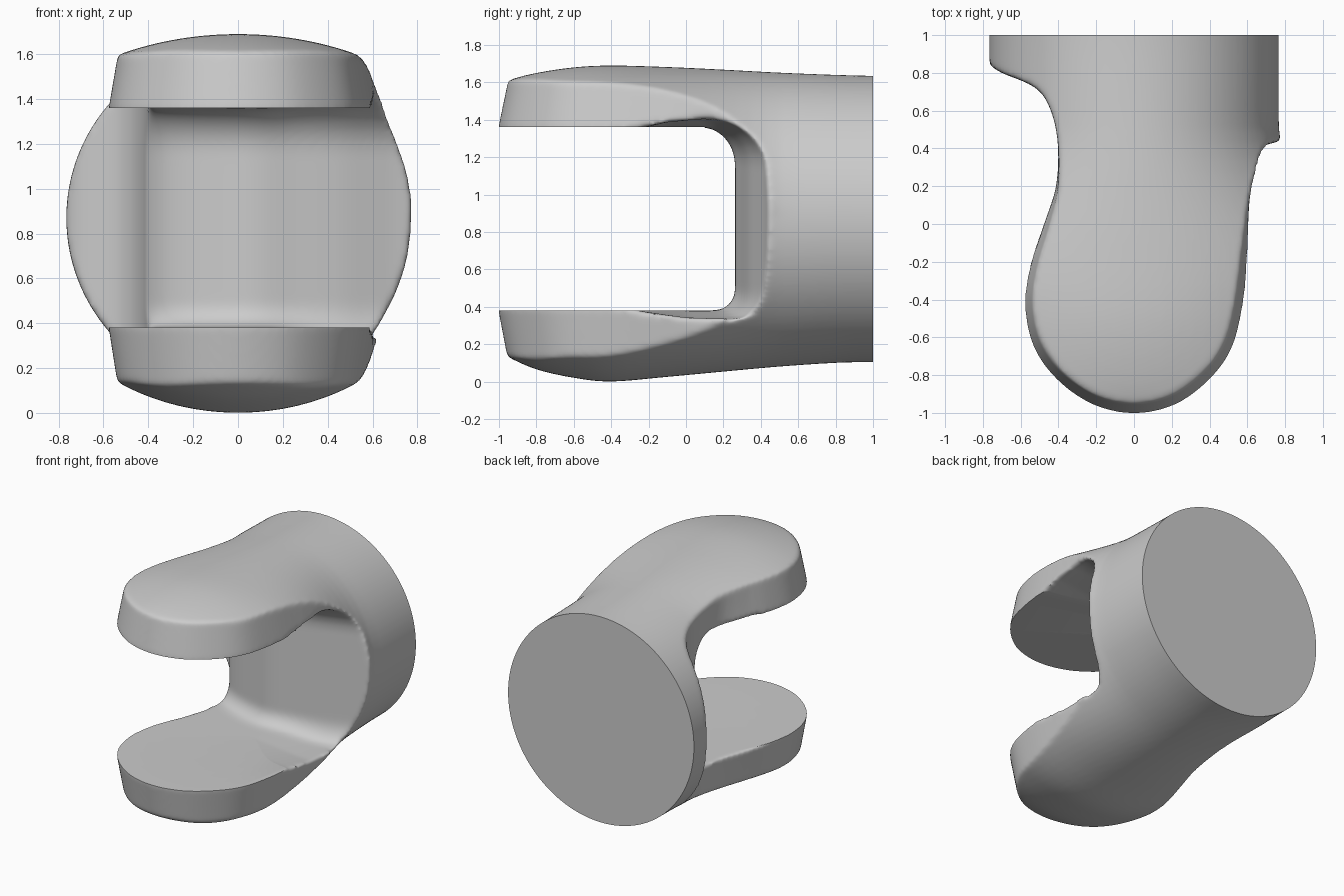
import bpy, bmesh, math
from mathutils import Vector

if "Cube" in bpy.data.objects:
    bpy.data.objects.remove(bpy.data.objects["Cube"])


def ease(v, a, b):
    t = min(1, max(0, (v - a) / (b - a)))
    return t * t * (3 - 2 * t)


def spline(pts, steps):
    """Smooth open curve through 2D or 3D points."""
    p = [Vector(q) for q in pts]
    n = len(p)
    out = []
    for i in range(n - 1):
        a, b, c, d = (p[min(max(i + k, 0), n - 1)] for k in (-1, 0, 1, 2))
        for s in range(steps):
            t = s / steps
            out.append(0.5 * (2 * b + (c - a) * t + (2 * a - 5 * b + 4 * c - d) * t * t
                              + (3 * b - a - 3 * c + d) * t ** 3))
    return out + [p[-1]]


def loft(name, rings):
    """Closed solid through rings that all have the same point count."""
    bm = bmesh.new()
    loops = [[bm.verts.new(co) for co in r] for r in rings]
    n = len(loops[0])
    for a, b in zip(loops, loops[1:]):
        for i in range(n):
            j = (i + 1) % n
            bm.faces.new((a[i], a[j], b[j], b[i]))
    bm.faces.new(loops[0])
    bm.faces.new(loops[-1])
    bmesh.ops.recalc_face_normals(bm, faces=bm.faces)
    me = bpy.data.meshes.new(name)
    bm.to_mesh(me)
    bm.free()
    ob = bpy.data.objects.new(name, me)
    bpy.context.collection.objects.link(ob)
    return ob


def box(name, x, y0, y1, z0, z1):
    return loft(name, [[(-x, y, z0), (x, y, z0), (x, y, z1), (-x, y, z1)] for y in (y0, y1)])


def cut(ob, cutter, op='DIFFERENCE'):
    m = ob.modifiers.new(cutter.name, 'BOOLEAN')
    m.object, m.operation, m.solver = cutter, op, 'EXACT'
    bpy.ops.object.modifier_apply(modifier=m.name)
    bpy.data.objects.remove(cutter)


# Main body: oval sections along y, flatter crowns toward the front (y, bottom, top)
stations = spline([(-1.03, 0.17, 1.56), (-0.95, 0.13, 1.61), (-0.8, 0.065, 1.65),
                   (-0.6, 0.02, 1.68), (-0.4, 0.0, 1.69), (-0.1, 0.025, 1.682),
                   (0.2, 0.053, 1.668), (0.5, 0.08, 1.652), (0.8, 0.1, 1.64),
                   (1.0, 0.104, 1.635), (1.2, 0.104, 1.635)], 4)
rings = []
for y, lo, hi in stations:
    f = 1 - ease(y, -0.4, 0.55)
    ring = []
    for k in range(96):
        a = 2 * math.pi * k / 96
        hw = 0.766 + f * (0.41 if math.sin(a) > 0 else 0.22)
        ring.append((hw * math.cos(a), y, (lo + hi) / 2 + (hi - lo) / 2 * math.sin(a)))
    rings.append(ring)
body = loft("yoke_body", rings)

# Plan outline: rounded lobes, narrow neck, flare to the round base
plan = spline([(-0.9, 0.91), (-0.765, 0.84), (-0.70, 0.80), (-0.52, 0.72), (-0.44, 0.6),
               (-0.403, 0.42), (-0.415, 0.2), (-0.48, 0.0), (-0.545, -0.2), (-0.577, -0.42),
               (-0.535, -0.64), (-0.412, -0.82), (-0.22, -0.955), (0.0, -1.003), (0.22, -0.955),
               (0.402, -0.82), (0.52, -0.65), (0.58, -0.4), (0.61, -0.1), (0.622, 0.15),
               (0.66, 0.3), (0.74, 0.41), (0.85, 0.5)], 5)
plan += [Vector((0.95, 0.6)), Vector((0.95, 1.3)), Vector((-0.95, 1.3))]
rings = []
for z, s in ((-0.1, 0.13), (0.38, 0), (1.36, 0), (1.8, 0.13)):
    ring = []
    for x, y in plan:
        k = 1 - s * (1 - ease(y, -0.15, 0.5))
        ring.append((x * k, -0.3 + (y + 0.3) * k, z))
    rings.append(ring)
outline = loft("outline_cutter", rings)

# Slot with a filleted, convex back wall; tighter at the front, trimmed crisply later
wall = spline([(-0.95, 0.85), (-0.6, 0.7), (-0.46, 0.58), (-0.4, 0.47), (-0.33, 0.39),
               (-0.2, 0.32), (-0.02, 0.27), (0.1, 0.264), (0.25, 0.293), (0.45, 0.335),
               (0.6, 0.385), (0.72, 0.425), (0.95, 0.48)], 4)
rings = []
for x, w in wall:
    b = 0.045 * ease(x, 0.1, 0.6)
    lower = [(-1.3, 0.42), (-0.4, 0.41), (-0.22, 0.395 - b * 0.5), (0.0, 0.38 - b * 0.85),
             (w - 0.13, 0.38 - b)]
    lower += [(w - 0.11 + 0.11 * math.sin(a), 0.49 - (0.11 + b) * math.cos(a))
              for a in (math.pi / 2 * k / 6 for k in range(1, 7))]
    r = 0.18 + 0.1 * ease(x, 0.2, 0.6)
    upper = [(w - r + r * math.cos(a), 1.16 + (0.2 + b) * math.sin(a))
             for a in (math.pi / 2 * k / 7 for k in range(8))]
    upper += [(-0.1, 1.36 + b * 0.6), (-0.25, 1.34 + b * 0.3), (-0.4, 1.33), (-1.3, 1.32)]
    rings.append([(x, y, z) for y, z in lower + upper])
slot = loft("slot_cutter", rings)

# Shape the body and blend all its edges
bpy.context.view_layer.objects.active = body
body.select_set(True)
cut(body, outline, 'INTERSECT')
cut(body, slot)
rem = body.modifiers.new("blend", 'REMESH')
rem.mode, rem.voxel_size = 'VOXEL', 0.014
bpy.ops.object.modifier_apply(modifier=rem.name)
smo = body.modifiers.new("soften", 'SMOOTH')
smo.factor, smo.iterations = 0.5, 14
bpy.ops.object.modifier_apply(modifier=smo.name)

# Crisp flat inner arm faces and flat round base
cut(body, box("arm_face_cutter", 1.2, -1.3, 0.1, 0.38, 1.36))
cut(body, box("base_cutter", 1.2, 1.0, 1.5, -0.3, 2.0))
bpy.ops.object.shade_smooth_by_angle(angle=math.radians(50))
